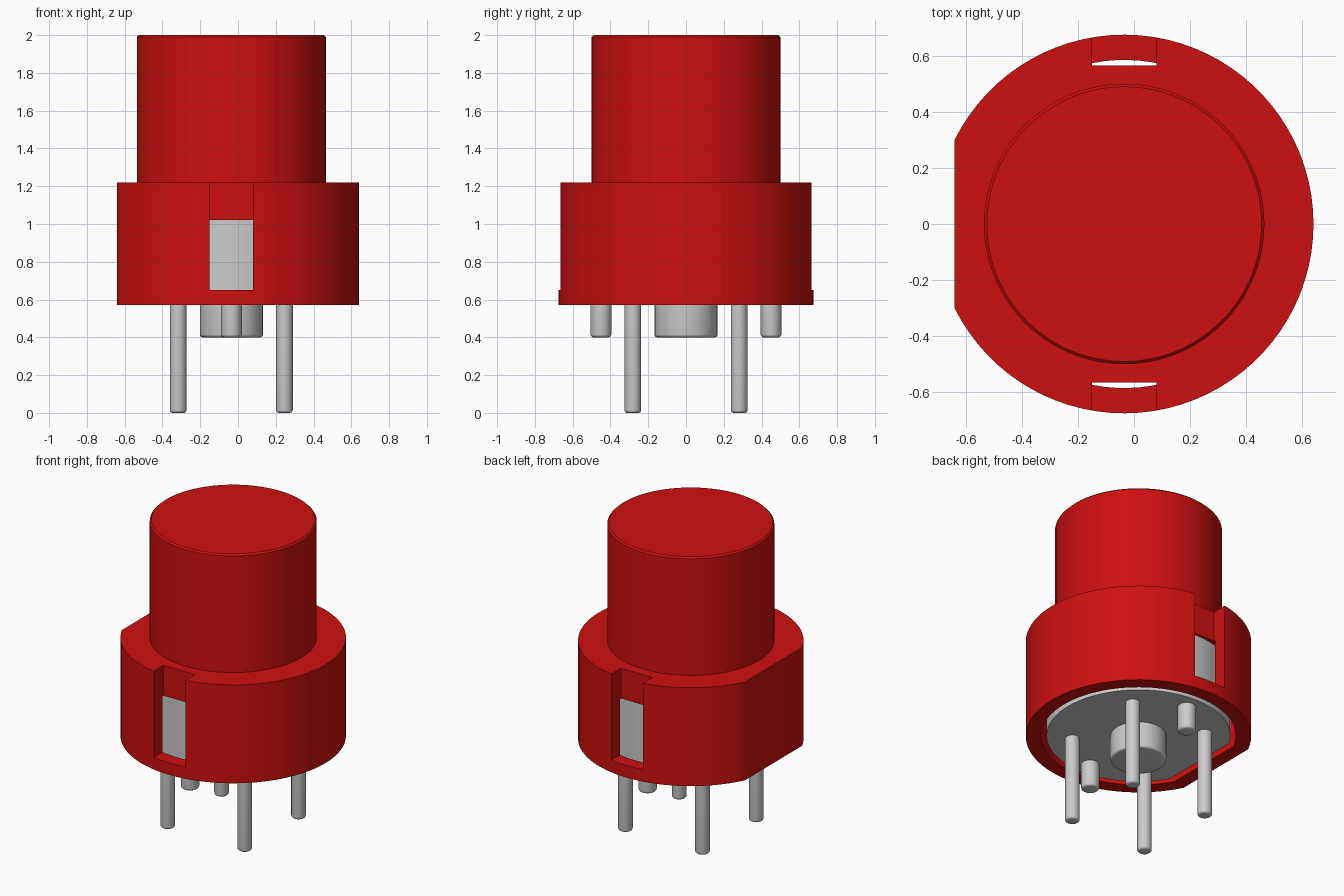
import bpy, bmesh, math

old = bpy.data.objects.get("Cube")
if old:
    bpy.data.objects.remove(old, do_unlink=True)

CX = -0.035          # shared axis of all round parts


def material(name, rgb):
    m = bpy.data.materials.new(name)
    m.use_nodes = True
    m.diffuse_color = (*rgb, 1)
    m.node_tree.nodes["Principled BSDF"].inputs["Base Color"].default_value = (*rgb, 1)
    return m


RED = material("red plastic", (0.62, 0.005, 0.005))
GREY = material("light grey", (0.60, 0.60, 0.60))


def finish(name, bm, mat):
    bmesh.ops.recalc_face_normals(bm, faces=bm.faces)
    mesh = bpy.data.meshes.new(name)
    bm.to_mesh(mesh)
    bm.free()
    ob = bpy.data.objects.new(name, mesh)
    bpy.context.collection.objects.link(ob)
    mesh.materials.append(mat)
    return ob


def smooth(ob):
    bpy.ops.object.select_all(action='DESELECT')
    ob.select_set(True)
    bpy.context.view_layer.objects.active = ob
    bpy.ops.object.shade_smooth_by_angle(angle=math.radians(30))


def lathe(name, profile, x, y, mat, n=32):
    """Closed solid from stacked rings of (radius, z)."""
    bm = bmesh.new()
    rings = [[bm.verts.new((x + r * math.cos(2 * math.pi * i / n),
                            y + r * math.sin(2 * math.pi * i / n), z))
              for i in range(n)] for r, z in profile]
    for a, b in zip(rings, rings[1:]):
        for i in range(n):
            j = (i + 1) % n
            bm.faces.new((a[i], a[j], b[j], b[i]))
    bm.faces.new(rings[0])
    bm.faces.new(rings[-1])
    ob = finish(name, bm, mat)
    smooth(ob)
    return ob


def d_prism(name, r, flat, z0, z1, mat, n=72):
    """Round prism with one flat side at distance flat towards -x."""
    a = math.pi - math.acos(flat / r)
    bm = bmesh.new()
    verts = [bm.verts.new((CX + r * math.cos(t), r * math.sin(t), z0))
             for t in (-a + 2 * a * i / n for i in range(n + 1))]
    face = bm.faces.new(verts)
    ext = bmesh.ops.extrude_face_region(bm, geom=[face])["geom"]
    bmesh.ops.translate(bm, vec=(0, 0, z1 - z0),
                        verts=[v for v in ext if isinstance(v, bmesh.types.BMVert)])
    return finish(name, bm, mat)


def box(name, lo, hi, mat):
    bm = bmesh.new()
    bmesh.ops.create_cube(bm, size=1)
    for v in bm.verts:
        v.co = [(l + h) / 2 + c * (h - l) for l, h, c in zip(lo, hi, v.co)]
    return finish(name, bm, mat)


def cut(ob, cutter):
    cutter.hide_render = True
    mod = ob.modifiers.new("cut", 'BOOLEAN')
    mod.operation = 'DIFFERENCE'
    mod.solver = 'EXACT'
    mod.object = cutter
    bpy.context.view_layer.objects.active = ob
    bpy.ops.object.modifier_apply(modifier=mod.name)
    bpy.data.objects.remove(cutter, do_unlink=True)


# Housing: hollow from below, with a latch slot front and back
housing = d_prism("housing", 0.675, 0.605, 0.57, 1.22, RED)
cut(housing, d_prism("cavity_cutter", 0.585, 0.515, 0.4, 1.02, RED))
for s in (-1, 1):
    y0, y1 = sorted((s * 0.565, s * 0.8))
    cut(housing, box("slot_cutter", (-0.15, y0, 0.65), (0.08, y1, 1.4), RED))
smooth(housing)

# Push cap with a fine chamfered top edge
lathe("push_cap", [(0.5, 1.15), (0.5, 1.99), (0.49, 2.0)], CX, 0, RED, 72)

# Base block inside the housing
smooth(d_prism("base", 0.55, 0.475, 0.572, 1.025, GREY))


def post(name, x, y, r, z0, bev):
    """Round post with a rounded lower end, sunk into the base."""
    arc = [(r - bev + bev * math.sin(t), z0 + bev - bev * math.cos(t))
           for t in (math.pi / 2 * i / 4 for i in range(5))]
    lathe(name, arc + [(r, 0.60)], x, y, GREY)


# Central post and two locating pegs
post("centre_post", CX, 0, 0.167, 0.40, 0.015)
for s, end in ((-1, "front"), (1, "back")):
    post(f"{end}_locating_peg", CX, s * 0.45, 0.055, 0.40, 0.015)
    # Contact pins
    for x, side in ((-0.317, "right"), (0.246, "left")):
        post(f"{end}_{side}_pin", x, s * 0.281, 0.044, 0.0, 0.015)
